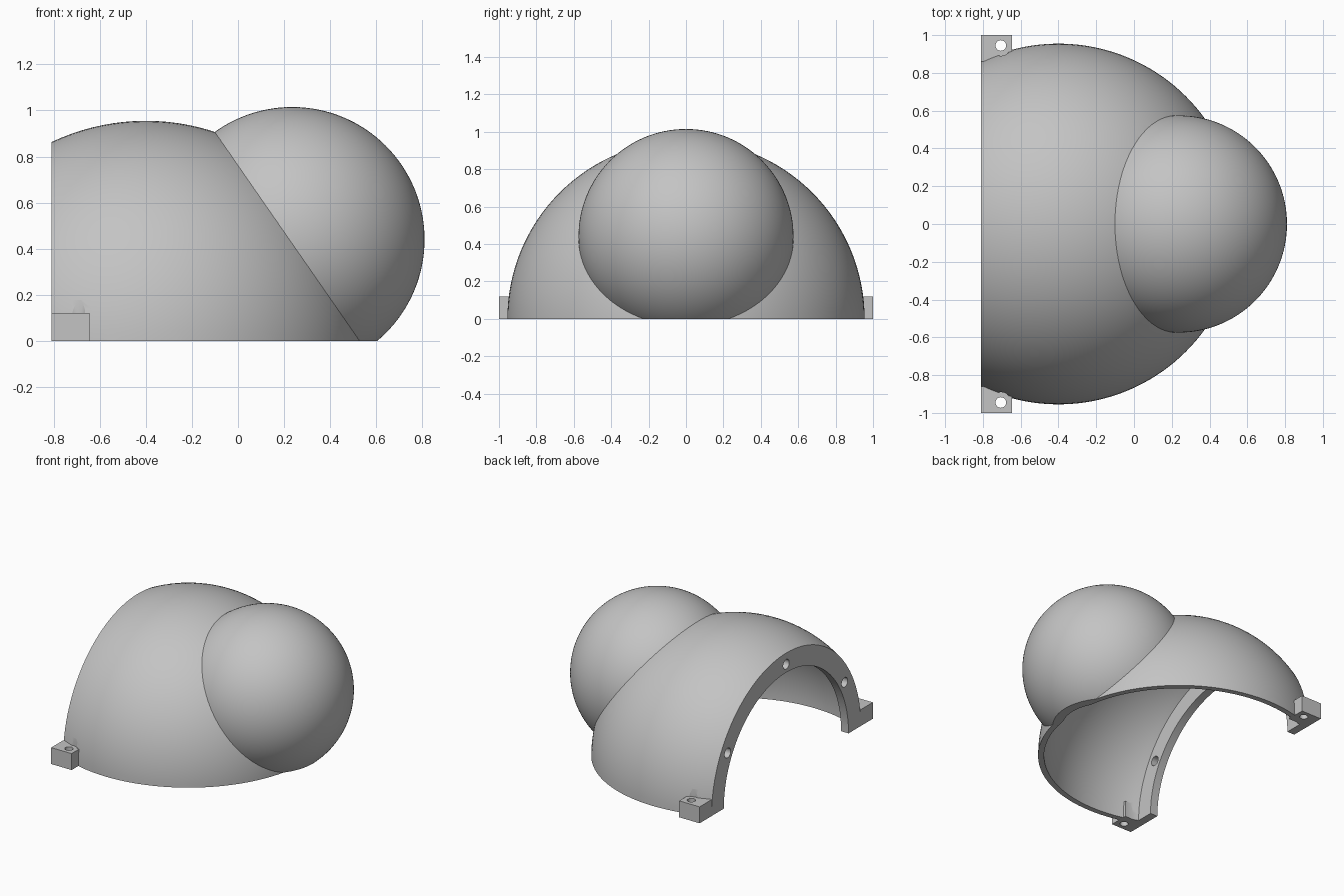
import bpy
import math

cube = bpy.data.objects.get("Cube")
if cube:
    bpy.data.objects.remove(cube, do_unlink=True)

CUT_X = -0.81          # flat mounting face
WALL = 0.04            # shell thickness
BIG = ((-0.4, 0, 0), 0.955)
SMALL = ((0.235, 0, 0.44), 0.575)
ALONG_X = (0, math.pi / 2, 0)


def sphere(name, centre, radius):
    bpy.ops.mesh.primitive_uv_sphere_add(segments=128, ring_count=64, radius=radius,
                                         location=centre, rotation=ALONG_X)
    bpy.context.object.name = name
    return bpy.context.object


def box(name, low, high):
    centre = [(a + b) / 2 for a, b in zip(low, high)]
    bpy.ops.mesh.primitive_cube_add(size=1, location=centre)
    ob = bpy.context.object
    ob.name = name
    ob.scale = [b - a for a, b in zip(low, high)]
    return ob


def cylinder(name, centre, radius, depth, rotation=(0, 0, 0), sides=32):
    bpy.ops.mesh.primitive_cylinder_add(vertices=sides, radius=radius, depth=depth,
                                        location=centre, rotation=rotation)
    bpy.context.object.name = name
    return bpy.context.object


def combine(target, other, operation):
    """Apply a boolean to target and discard the other object."""
    other.hide_render = True
    bpy.context.view_layer.update()
    mod = target.modifiers.new("boolean", 'BOOLEAN')
    mod.operation = operation
    mod.solver = 'EXACT'
    mod.object = other
    bpy.context.view_layer.objects.active = target
    bpy.ops.object.modifier_apply(modifier=mod.name)
    bpy.data.objects.remove(other, do_unlink=True)


# Outer skin: large dome with a smaller round bulge
shell = sphere("dome_shell", *BIG)
combine(shell, sphere("bulge", *SMALL), 'UNION')

# Hollow inside, stopping short of the mounting face to leave a flange
cavity = sphere("cavity", BIG[0], BIG[1] - WALL)
combine(cavity, box("flange_space", (-2, -2, -2), (CUT_X + 0.06, 2, 2)), 'DIFFERENCE')
combine(cavity, sphere("bulge_cavity", SMALL[0], SMALL[1] - WALL), 'UNION')
combine(shell, cavity, 'DIFFERENCE')
combine(shell, cylinder("flange_opening", (-1.1, 0, 0), 0.72, 0.9, ALONG_X, 128),
        'DIFFERENCE')

# Mounting lugs with clearance above for the screw heads
for side in (-1, 1):
    combine(shell, cylinder("head_clearance", (-0.705, side * 0.945, 0.22), 0.055, 0.2),
            'DIFFERENCE')
    y0, y1 = sorted((side * 0.86, side))
    combine(shell, box("lug", (CUT_X - 0.1, y0, -0.1), (-0.645, y1, 0.12)), 'UNION')

# Trim to the ground plane and the mounting face
combine(shell, box("below_ground", (-3, -3, -3), (3, 3, 0)), 'DIFFERENCE')
combine(shell, box("behind_face", (-3, -3, -3), (CUT_X, 3, 3)), 'DIFFERENCE')

# Screw holes through the lugs and the flange
for side in (-1, 1):
    combine(shell, cylinder("lug_hole", (-0.705, side * 0.945, 0.05), 0.028, 0.4),
            'DIFFERENCE')
for degrees in (30, 90, 150):
    a = math.radians(degrees)
    spot = (CUT_X, 0.78 * math.cos(a), 0.78 * math.sin(a))
    combine(shell, cylinder("flange_hole", spot, 0.035, 0.2, ALONG_X), 'DIFFERENCE')

# Single grey finish
grey = bpy.data.materials.new("plain_grey")
grey.use_nodes = True
colour = (0.55, 0.55, 0.55, 1)
grey.diffuse_color = colour
grey.node_tree.nodes["Principled BSDF"].inputs["Base Color"].default_value = colour
shell.data.materials.clear()
shell.data.materials.append(grey)
for face in shell.data.polygons:
    face.material_index = 0

bpy.ops.object.select_all(action='DESELECT')
shell.select_set(True)
bpy.context.view_layer.objects.active = shell
bpy.ops.object.shade_smooth_by_angle(angle=math.radians(25))
